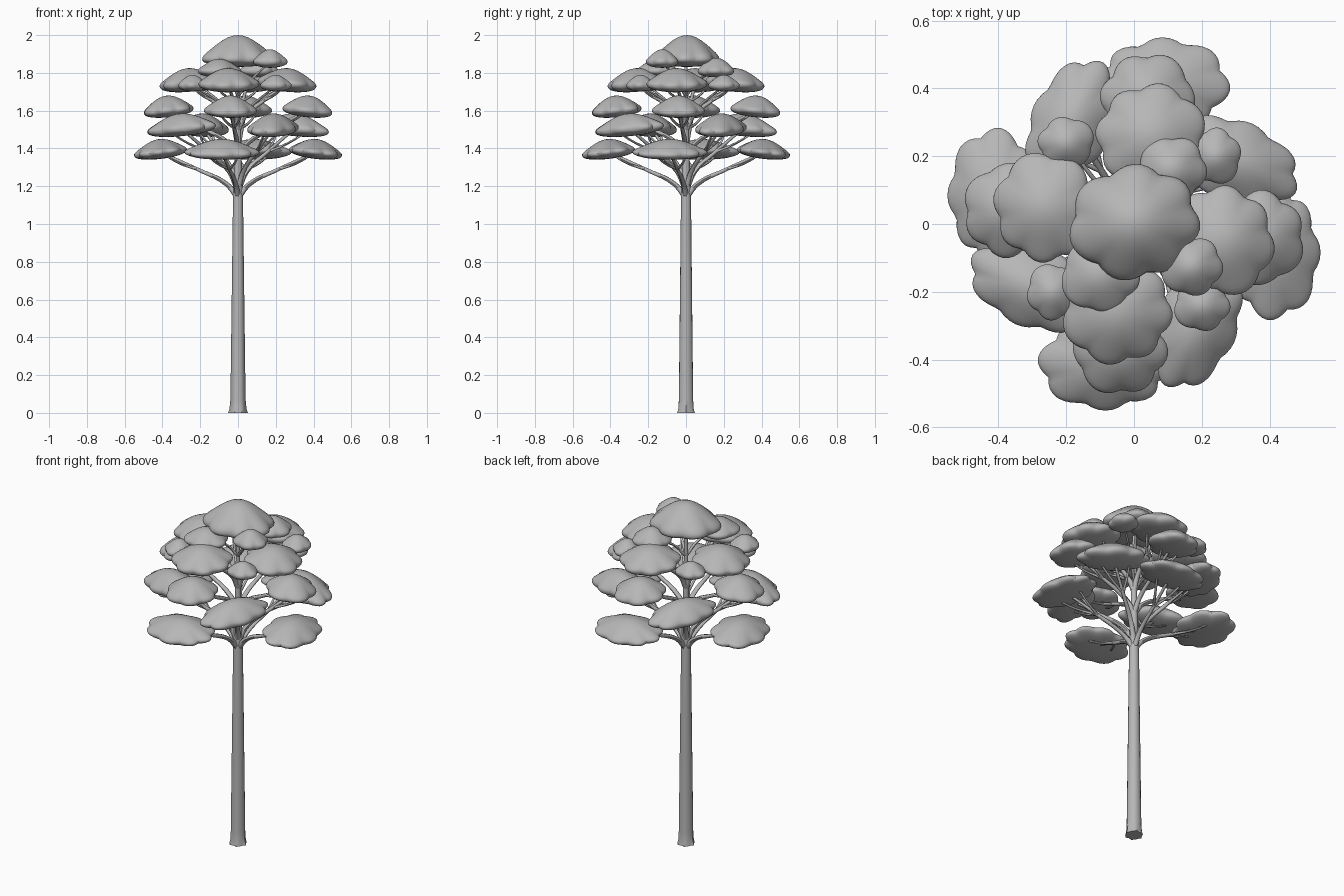
import bpy, bmesh, math
from mathutils import Vector, Matrix

cube = bpy.data.objects.get("Cube")
if cube:
    bpy.data.objects.remove(cube)

grey = bpy.data.materials.new("plain grey")
grey.use_nodes = True
colour = (0.47, 0.47, 0.47, 1)
grey.diffuse_color = colour
grey.node_tree.nodes["Principled BSDF"].inputs["Base Color"].default_value = colour


def add_object(name, bm, angle=45):
    mesh = bpy.data.meshes.new(name)
    bm.to_mesh(mesh)
    bm.free()
    mesh.materials.append(grey)
    ob = bpy.data.objects.new(name, mesh)
    bpy.context.collection.objects.link(ob)
    bpy.ops.object.select_all(action="DESELECT")
    ob.select_set(True)
    bpy.context.view_layer.objects.active = ob
    bpy.ops.object.shade_smooth_by_angle(angle=math.radians(angle))


def turn(k):
    return Matrix.Rotation(k * math.pi / 2, 4, "Z")


# Lobed, bell-topped cushion of leaves with a shallow underside
def pad(name, centre, size, up, down, lobes, k=0, tilt=0, swing=0):
    bm = bmesh.new()
    bmesh.ops.create_uvsphere(bm, u_segments=56, v_segments=20, radius=1)
    for v in bm.verts:
        x, y, z = v.co
        a = math.atan2(y, x)
        rim = math.hypot(x, y)
        lobe = abs(math.cos(lobes * a / 2 + 0.4 + 0.5 * math.sin(a)))
        s = 1 + (0.13 * (lobe - 0.7) + 0.03 * math.sin(2 * a + 1)) * rim ** 3
        if z > 0:
            height = up * (0.55 * z + 0.45 * z ** 4)
        else:
            height = -down * abs(z) ** 0.8
        v.co = (x * s * size[0], y * s * size[1], height)
    place = Matrix.Translation(centre) @ Matrix.Rotation(tilt, 4, "X") @ Matrix.Rotation(swing, 4, "Z")
    bmesh.ops.transform(bm, matrix=turn(k) @ place, verts=bm.verts)
    add_object(name, bm)


# Tapered limb swept along a smooth path
def limb(name, points, thick, thin, k=0):
    curve = bpy.data.curves.new(name, "CURVE")
    curve.dimensions = "3D"
    curve.bevel_depth = 1
    curve.bevel_resolution = 1
    curve.resolution_u = 5
    curve.use_fill_caps = True
    spline = curve.splines.new("BEZIER")
    spline.bezier_points.add(len(points) - 1)
    for i, (bp, p) in enumerate(zip(spline.bezier_points, points)):
        bp.co = turn(k) @ Vector(p)
        bp.handle_left_type = bp.handle_right_type = "AUTO"
        bp.radius = thick + (thin - thick) * i / (len(points) - 1)
    temp = bpy.data.objects.new(name + "_path", curve)
    bpy.context.collection.objects.link(temp)
    bpy.context.view_layer.update()
    bm = bmesh.new()
    mesh = temp.evaluated_get(bpy.context.evaluated_depsgraph_get()).to_mesh()
    bm.from_mesh(mesh)
    bpy.data.objects.remove(temp)
    add_object(name, bm, 60)


# Trunk with a fluted, flared foot
bm = bmesh.new()
sides = 16
rings = []
for z, r, flute in ((0, 0.047, 0.12), (0.02, 0.042, 0.08), (0.07, 0.039, 0.03), (0.5, 0.034, 0.02),
                    (1.1, 0.027, 0), (1.2, 0.025, 0), (1.35, 0.019, 0), (1.6, 0.013, 0), (1.88, 0.008, 0)):
    ring = []
    for i in range(sides):
        a = 2 * math.pi * i / sides
        q = r * (1 + flute * math.cos(6 * a))
        ring.append(bm.verts.new((q * math.cos(a), q * math.sin(a), z)))
    rings.append(ring)
for low, high in zip(rings, rings[1:]):
    for i in range(sides):
        j = (i + 1) % sides
        bm.faces.new((low[i], low[j], high[j], high[i]))
bm.faces.new(rings[0][::-1])
bm.faces.new(rings[-1])
add_object("trunk", bm)

# Each tier: name, pad centre, half widths, rise, depth, lobes, tilt, swing, limb start height
tiers = (
    ("low", (-0.085, -0.41, 1.38), (0.188, 0.14), 0.07, 0.035, 8, 0.12, 0, 1.14),
    ("middle", (0.185, -0.3, 1.505), (0.19, 0.12), 0.08, 0.04, 8, 0.1, 1.14, 1.18),
    ("high", (-0.04, -0.37, 1.6), (0.133, 0.135), 0.08, 0.035, 6, 0.1, 0, 1.36),
    ("upper", (-0.05, -0.26, 1.745), (0.155, 0.155), 0.08, 0.045, 7, 0.1, 0, 1.5),
)
for k in range(4):
    for name, c, size, up, down, lobes, tilt, swing, start in tiers:
        pad(f"{name}_foliage_{k + 1}", c, size, up, down, lobes, k, tilt, swing)
        centre = Vector(c)
        out = Vector((c[0], c[1], 0))
        side = Vector((math.cos(swing), math.sin(swing), 0)) * size[0] * 0.5
        rise = c[2] - start
        bend = out * 0.15 + Vector((0, 0, start + rise * 0.3))
        fork = out * 0.52 + Vector((0, 0, start + rise * 0.62))
        limb(f"{name}_limb_{k + 1}", [(0, 0, start), bend, fork, centre], 0.017, 0.007, k)
        for sign, label in ((-1, "right"), (1, "left")):
            tip = centre + side * sign
            mid = fork.lerp(tip, 0.5) + Vector((0, 0, -0.012))
            limb(f"{name}_{label}_twig_{k + 1}", [fork, mid, tip], 0.008, 0.005, k)
    # Small tufts beside the upper cushions
    pad(f"small_tuft_{k + 1}", (0.2, -0.24, 1.735), (0.08, 0.077), 0.055, 0.033, 5, k)
    limb(f"tuft_twig_{k + 1}", [(0, 0, 1.56), (0.1, -0.11, 1.65), (0.2, -0.24, 1.73)], 0.009, 0.005, k)

# Crown cushions and their twigs
pad("crown", (0, 0.005, 1.872), (0.185, 0.17), 0.128, 0.04, 7)
for name, c, r, up in (("crown_side", (0.17, -0.125, 1.86), 0.088, 0.065),
                       ("crown_front", (-0.1, -0.15, 1.81), 0.112, 0.065),
                       ("crown_back", (0.11, 0.16, 1.81), 0.1, 0.07)):
    pad(name, c, (r, r), up, 0.033, 5)
    limb(name + "_twig", [(0, 0, 1.68), (c[0] * 0.4, c[1] * 0.4, 1.76), c], 0.009, 0.005)
